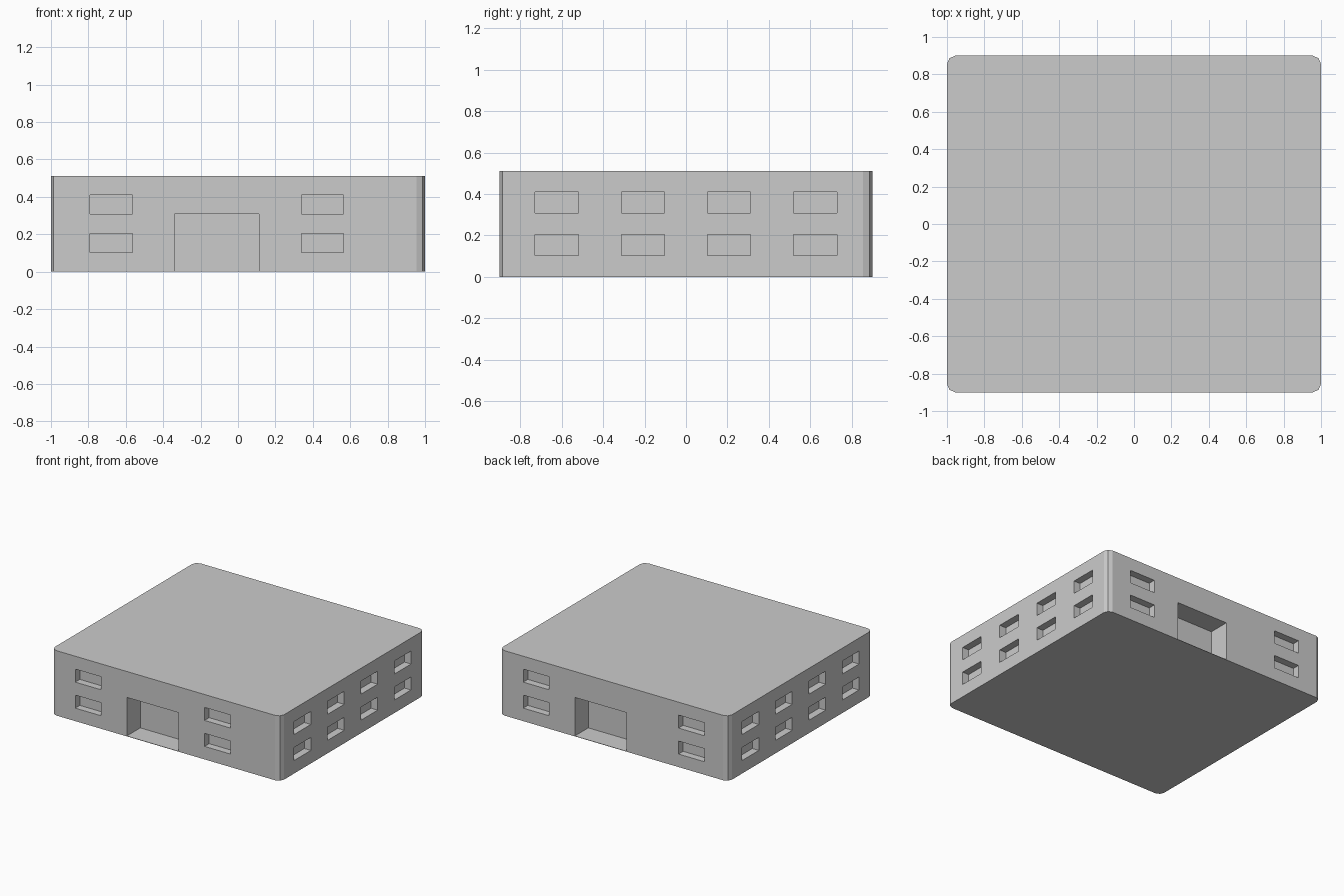
import bpy, bmesh
from mathutils import Matrix, Vector

if "Cube" in bpy.data.objects:
    bpy.data.objects.remove(bpy.data.objects["Cube"])

HX, HY, H = 1.0, 0.9, 0.512          # half width, half depth, height
STEP, SIDE, LEVEL = 0.226, 0.208, 0.1025
RECESS, DOOR_DEPTH, OUT = 0.057, 0.168, 0.05


def add_box(bm, lo, hi, turn=0):
    """Box between two corners, optionally turned half a circle about z."""
    lo, hi = Vector(lo), Vector(hi)
    m = Matrix.Translation((lo + hi) / 2) @ Matrix.Diagonal((*(hi - lo), 1))
    if turn:
        m = Matrix.Diagonal((-1, -1, 1, 1)) @ m
    return bmesh.ops.create_cube(bm, size=1, matrix=m)["verts"]


def to_object(bm, name):
    mesh = bpy.data.meshes.new(name)
    bmesh.ops.recalc_face_normals(bm, faces=bm.faces[:])
    bm.to_mesh(mesh)
    bm.free()
    obj = bpy.data.objects.new(name, mesh)
    bpy.context.collection.objects.link(obj)
    return obj


# Building block with rounded vertical corners
bm = bmesh.new()
add_box(bm, (-HX, -HY, 0), (HX, HY, H))
corners = [e for e in bm.edges if abs(e.verts[0].co.z - e.verts[1].co.z) > 0.1]
bmesh.ops.bevel(bm, geom=corners, offset=0.045, offset_type='OFFSET',
                segments=2, profile=0.5, affect='EDGES')
building = to_object(bm, "building")

# Recess cutter: the back and left walls are the front and right turned around
bm = bmesh.new()
for turn in (0, 1):
    for z in (LEVEL, 3 * LEVEL):
        # Front and back windows (the right-hand pair sits further out at the back)
        for x in (-0.79, 0.565 if turn else 0.339):
            add_box(bm, (x, -HY - OUT, z), (x + STEP, -HY + RECESS, z + LEVEL), turn)
        # Side windows
        for i in range(4):
            y = (2 * i - 3.5) * SIDE
            add_box(bm, (HX - RECESS, y, z), (HX + OUT, y + SIDE, z + LEVEL), turn)
    # Doorway
    add_box(bm, (-0.34, -HY - OUT, 0.003),
            (0.113, -HY + DOOR_DEPTH, 3 * LEVEL), turn)
cutter = to_object(bm, "opening_cutter")
cutter.hide_render = True

# Cut the windows and doorways, then drop the cutter
cut = building.modifiers.new("openings", 'BOOLEAN')
cut.operation = 'DIFFERENCE'
cut.solver = 'EXACT'
cut.object = cutter
bpy.context.view_layer.objects.active = building
building.select_set(True)
bpy.ops.object.modifier_apply(modifier=cut.name)
bpy.data.objects.remove(cutter)
